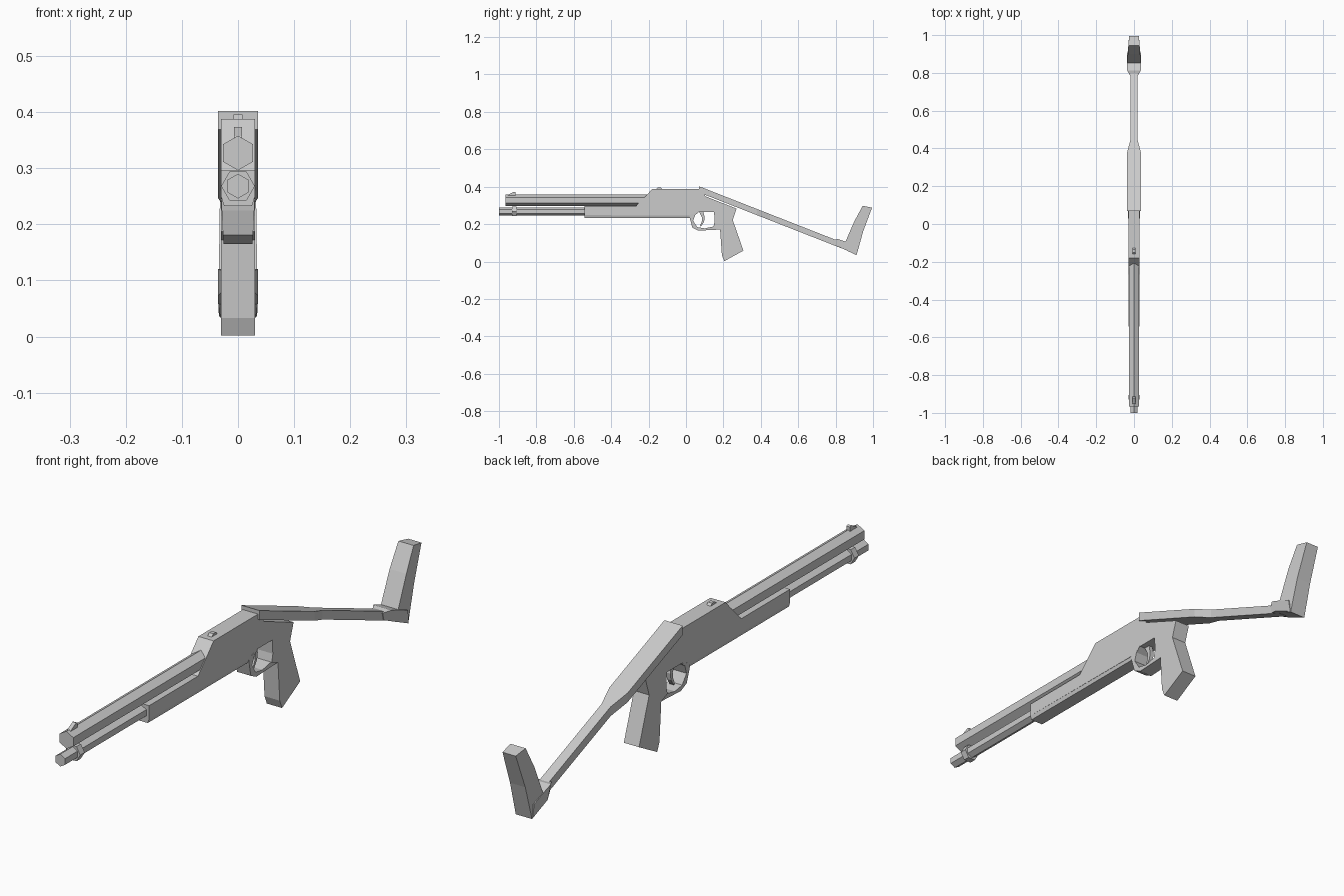
import bpy, bmesh, math


def finish(name, bm):
    bmesh.ops.recalc_face_normals(bm, faces=bm.faces)
    mesh = bpy.data.meshes.new(name)
    bm.to_mesh(mesh)
    bm.free()
    obj = bpy.data.objects.new(name, mesh)
    bpy.context.collection.objects.link(obj)
    return obj


def prism(name, pts, hw):
    """Side profile (y, z) extruded across x; hw is one half width or one per point."""
    widths = hw if isinstance(hw, list) else [hw] * len(pts)
    bm = bmesh.new()
    sides = [[bm.verts.new((s * w, y, z)) for (y, z), w in zip(pts, widths)]
             for s in (-1, 1)]
    for side in sides:
        bm.faces.new(side)
    n = len(pts)
    for i in range(n):
        j = (i + 1) % n
        bm.faces.new((sides[0][i], sides[0][j], sides[1][j], sides[1][i]))
    return finish(name, bm)


def loft(name, rings):
    """Join matching point rings and cap both ends."""
    bm = bmesh.new()
    loops = [[bm.verts.new(p) for p in ring] for ring in rings]
    for a, b in zip(loops, loops[1:]):
        n = len(a)
        for i in range(n):
            j = (i + 1) % n
            bm.faces.new((a[i], a[j], b[j], b[i]))
    bm.faces.new(loops[0])
    bm.faces.new(loops[-1])
    return finish(name, bm)


def hex_tube(name, y0, y1, z, r, turn):
    def ring(y):
        angles = [math.radians(turn + 60 * k) for k in range(6)]
        return [(r * math.cos(a), y, z + r * math.sin(a)) for a in angles]
    return loft(name, [ring(y0), ring(y1)])


# Barrel, magazine tube and its clamp
hex_tube("barrel", -0.965, -0.15, 0.327, 0.031, 30)
hex_tube("magazine_tube", -1.0, -0.45, 0.268, 0.022, 30)
hex_tube("tube_clamp", -0.93, -0.905, 0.268, 0.03, 0)

# Sights
prism("front_sight", [(-0.955, 0.35), (-0.95, 0.357), (-0.92, 0.373),
                      (-0.912, 0.37), (-0.912, 0.35)], 0.007)
prism("rear_sight", [(-0.163, 0.385), (-0.15, 0.396), (-0.135, 0.396),
                     (-0.125, 0.385)], 0.008)

# Receiver with pistol grip
prism("receiver_and_grip", [
    (-0.543, 0.248), (-0.543, 0.296), (-0.268, 0.296), (-0.22, 0.345),
    (-0.18, 0.388), (0.075, 0.388), (0.105, 0.348), (0.27, 0.283),
    (0.25, 0.222), (0.307, 0.058), (0.205, 0.002), (0.192, 0.033),
    (0.182, 0.172), (0.147, 0.187), (0.153, 0.215), (0.15, 0.265),
    (0.07, 0.265), (0.045, 0.245)], 0.03)

# Chamfered underside of the fore-end
prism("forend_underside", [(-0.543, 0.249), (0.035, 0.249), (0.02, 0.233),
                           (-0.543, 0.233)], [0.03, 0.03, 0.025, 0.025])

# Trigger guard and trigger
guard = [(0.018, 0.25), (0.022, 0.225), (0.034, 0.181), (0.066, 0.165),
         (0.185, 0.171), (0.185, 0.187), (0.147, 0.187), (0.10, 0.177),
         (0.06, 0.184), (0.038, 0.218), (0.05, 0.25), (0.07, 0.266)]
prism("trigger_guard", guard, [0.026 + 0.05 * (z - 0.165) for y, z in guard])
prism("trigger", [(0.068, 0.27), (0.092, 0.27), (0.1, 0.235), (0.096, 0.21),
                  (0.08, 0.187), (0.074, 0.19), (0.085, 0.215), (0.086, 0.235)], 0.008)

# Sloping stock strut: wide over the receiver, narrow behind it
rings = []
for y, w in [(0.07, 0.036), (0.38, 0.036), (0.45, 0.018), (0.83, 0.018)]:
    top = 0.402 - 0.392 * (y - 0.07)
    rings.append([(-w, y, top), (w, y, top), (w, y, top - 0.033), (-w, y, top - 0.033)])
loft("stock_strut", rings)

# Socket block and shoulder plate
prism("stock_socket", [(0.785, 0.115), (0.812, 0.12), (0.85, 0.107), (0.905, 0.085),
                       (0.912, 0.036), (0.83, 0.072), (0.792, 0.088)],
      [0.02, 0.036, 0.036, 0.036, 0.034, 0.036, 0.02])
prism("shoulder_plate", [(0.848, 0.095), (0.90, 0.215), (0.945, 0.298),
                         (0.995, 0.288), (0.947, 0.16), (0.912, 0.034),
                         (0.86, 0.058)],
      [0.034, 0.033, 0.03, 0.026, 0.03, 0.032, 0.034])
